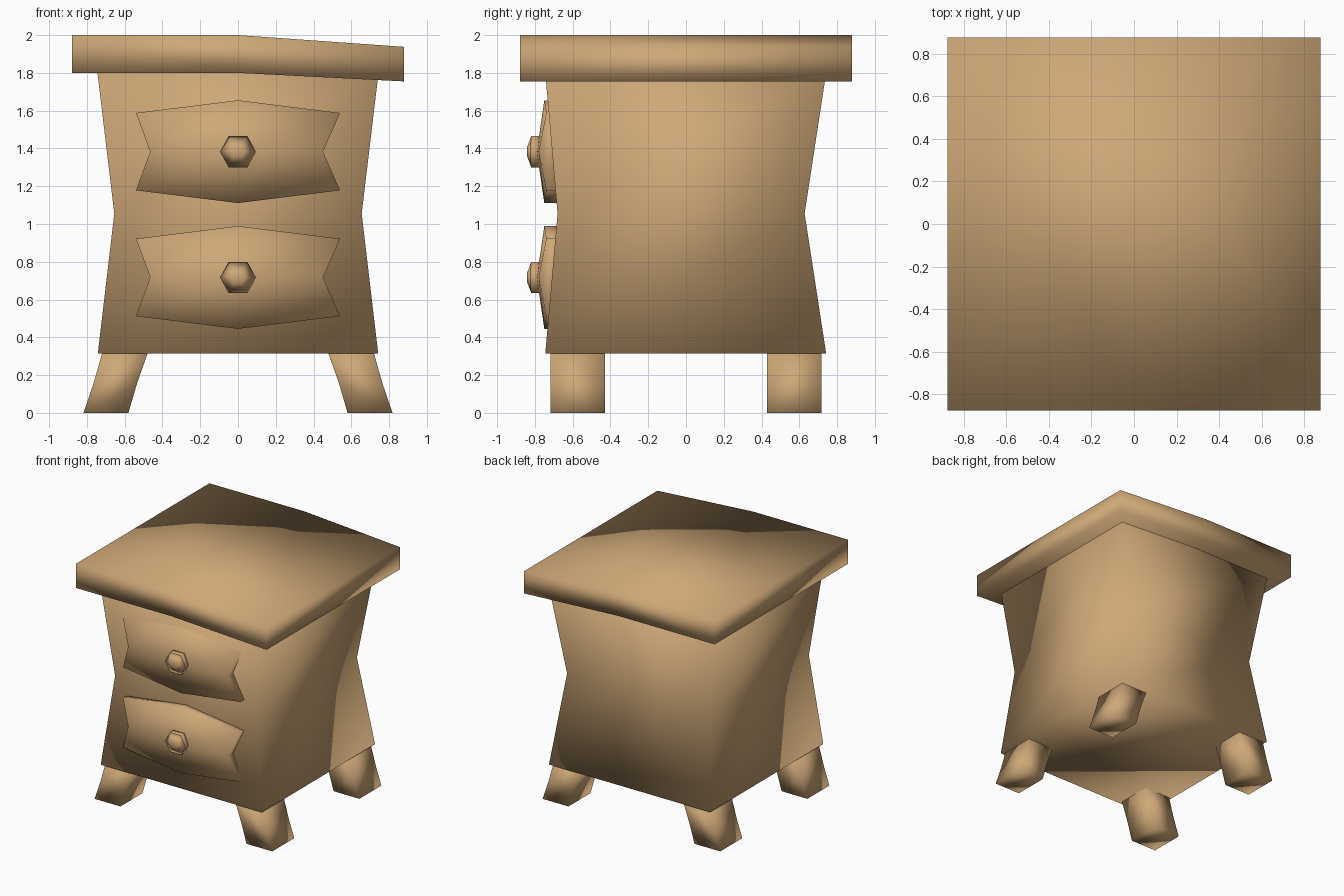
import bpy, bmesh

if "Cube" in bpy.data.objects:
    bpy.data.objects.remove(bpy.data.objects["Cube"])

wood = bpy.data.materials.new("warm wood")
wood.diffuse_color = (0.62, 0.39, 0.185, 1)
wood.use_nodes = True
wood.node_tree.nodes["Principled BSDF"].inputs["Base Color"].default_value = wood.diffuse_color


def loft(name, rings):
    """Skin a stack of equal rings (4 or 6 points), cap both ends, smooth shade."""
    bm = bmesh.new()
    loops = [[bm.verts.new(p) for p in ring] for ring in rings]
    n = len(loops[0])
    for a, b in zip(loops, loops[1:]):
        for i in range(n):
            j = (i + 1) % n
            bm.faces.new((a[i], a[j], b[j], b[i]))
    for cap in (loops[0], loops[-1]):
        if n == 4:
            bm.faces.new(cap)
        else:
            bm.faces.new([cap[i] for i in (0, 1, 4, 5)])
            bm.faces.new([cap[i] for i in (1, 2, 3, 4)])
    bmesh.ops.recalc_face_normals(bm, faces=bm.faces)
    for f in bm.faces:
        f.smooth = True
    me = bpy.data.meshes.new(name)
    bm.to_mesh(me)
    bm.free()
    me.materials.append(wood)
    ob = bpy.data.objects.new(name, me)
    bpy.context.scene.collection.objects.link(ob)
    return ob


def rect(x0, x1, y0, y1, z):
    return [(x0, y0, z), (x1, y0, z), (x1, y1, z), (x0, y1, z)]


# body: pinched at the waist
loft("body", [rect(-0.742, 0.742, -0.745, 0.742, 0.315),
              rect(-0.655, 0.655, -0.68, 0.628, 1.055),
              rect(-0.744, 0.744, -0.745, 0.742, 1.8)])

# lid: right half droops
S = 0.878
loft("lid", [[(x, -S, lo), (x, S, lo), (x, S, hi), (x, -S, hi)]
             for x, lo, hi in ((-S, 1.8, 2.0), (0, 1.8, 2.0), (S, 1.755, 1.938))])

# splayed legs
for sx, side in ((-1, "left"), (1, "right")):
    for sy, end in ((-1, "front"), (1, "back")):
        loft(f"{end}_{side}_leg",
             [rect(sx * a, sx * b, sy * 0.428, sy * 0.717, z)
              for a, b, z in ((0.58, 0.818, 0), (0.535, 0.765, 0.155),
                              (0.475, 0.717, 0.325))])


def drawer_ring(zc, half, rise, wl, wr, y_mid, y_end):
    back = -0.66
    ze, zm = zc + half, zc + half + rise
    return [(-wl, y_end, ze), (0, y_mid, zm), (wr, y_end, ze),
            (wr, back, ze), (0, back, zm), (-wl, back, ze)]


# drawer fronts with flared corners, and faceted knobs
for zc, name in ((1.383, "upper"), (0.717, "lower")):
    loft(name + "_drawer",
         [drawer_ring(zc, -0.205, -0.067, 0.54, 0.54, -0.75, -0.74),
          drawer_ring(zc, 0, 0, 0.465, 0.45, -0.79, -0.78),
          drawer_ring(zc, 0.205, 0.067, 0.54, 0.54, -0.75, -0.74)])
    loft(name + "_knob",
         [rect(-w, w, yf, yb, zc + dz)
          for w, yf, yb, dz in ((0.05, -0.82, -0.775, -0.083),
                                (0.095, -0.825, -0.775, 0),
                                (0.05, -0.82, -0.775, 0.083))])
    # rounded tip in the middle of the knob
    loft(name + "_knob_tip",
         [[(-0.05, -0.819, zc - 0.083), (0.05, -0.819, zc - 0.083),
           (0.095, -0.825, zc), (0.05, -0.819, zc + 0.083),
           (-0.05, -0.819, zc + 0.083), (-0.095, -0.825, zc)],
          [(-0.015, -0.843, zc - 0.02), (0.015, -0.843, zc - 0.02),
           (0.03, -0.843, zc), (0.015, -0.843, zc + 0.02),
           (-0.015, -0.843, zc + 0.02), (-0.03, -0.843, zc)]])
